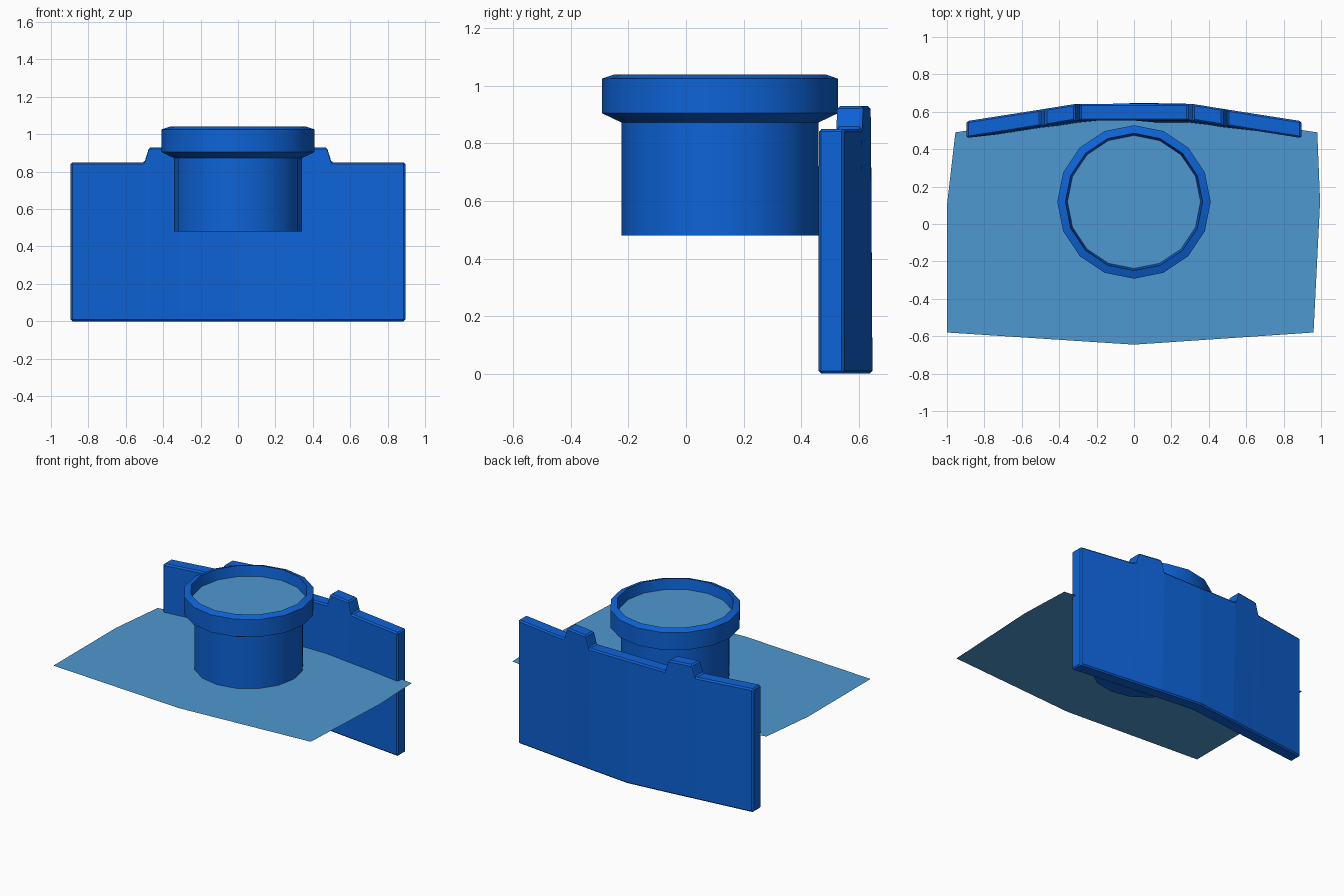
import bpy, bmesh, math

if "Cube" in bpy.data.objects:
    bpy.data.objects.remove(bpy.data.objects["Cube"])


def material(name, rgb):
    m = bpy.data.materials.new(name)
    m.diffuse_color = (*rgb, 1)
    m.use_nodes = True
    m.node_tree.nodes["Principled BSDF"].inputs["Base Color"].default_value = m.diffuse_color
    return m


blue = material("strong blue", (0.004, 0.125, 0.68))
water_blue = material("water blue", (0.074, 0.314, 0.63))


def make_object(name, bm, mat):
    bmesh.ops.recalc_face_normals(bm, faces=bm.faces)
    me = bpy.data.meshes.new(name)
    bm.to_mesh(me)
    bm.free()
    me.materials.append(mat)
    ob = bpy.data.objects.new(name, me)
    bpy.context.collection.objects.link(ob)
    return ob


def smooth(ob):
    bpy.ops.object.select_all(action='DESELECT')
    ob.select_set(True)
    bpy.context.view_layer.objects.active = ob
    bpy.ops.object.shade_smooth_by_angle(angle=math.radians(30))


def flat_sheet(name, points, z, mat):
    bm = bmesh.new()
    face = bm.faces.new([bm.verts.new((x, y, z)) for x, y in points])
    ob_name_up = face.normal
    face.normal_update()
    if face.normal.z < 0:
        face.normal_flip()
    me = bpy.data.meshes.new(name)
    bm.to_mesh(me)
    bm.free()
    me.materials.append(mat)
    ob = bpy.data.objects.new(name, me)
    bpy.context.collection.objects.link(ob)
    return ob


CY, SIDES = 0.118, 16


def circle(r):
    return [(r * math.cos(2 * math.pi * i / SIDES),
             CY + r * math.sin(2 * math.pi * i / SIDES)) for i in range(SIDES)]


# Round drain: 16-sided tube with a thicker collar, revolved from a profile
profile = [(0.343, 0.48), (0.343, 0.873), (0.41, 0.905), (0.41, 1.025),
           (0.367, 1.04), (0.355, 0.96)]
bm = bmesh.new()
rings = [[bm.verts.new((x, y, z)) for x, y in circle(r)] for r, z in profile]
for a, b in zip(rings, rings[1:]):
    for i in range(SIDES):
        j = (i + 1) % SIDES
        bm.faces.new((a[i], a[j], b[j], b[i]))
bm.faces.new(rings[0])
bm.faces.new(rings[-1])
drain = make_object("drain_pipe", bm, blue)
smooth(drain)

# Water surface inside the drain
flat_sheet("drain_water", circle(0.3555), 0.97, water_blue)

# Pool surface around the drain
flat_sheet("pool_water", [(-1, -0.58), (0, -0.645), (0.96, -0.58), (0.995, 0.12),
                          (0.98, 0.49), (0.5, 0.56), (0, 0.60), (-0.5, 0.56),
                          (-0.955, 0.49), (-1, 0.10)], 0.518, water_blue)

# Bent back wall with two raised posts: (x, top z, back y at bottom, back y at top)
half = [(0.895, 0.85, 0.550, 0.550), (0.50, 0.85, 0.594, 0.612),
        (0.475, 0.93, 0.597, 0.616), (0.315, 0.93, 0.615, 0.642),
        (0.29, 0.85, 0.618, 0.643), (0.0, 0.85, 0.648, 0.643)]
stations = half + [(-x, z, yb, yt) for x, z, yb, yt in reversed(half[:-1])]
T = 0.09
bm = bmesh.new()
cols = [[bm.verts.new(p) for p in ((x, yb - T, 0), (x, yt - T, z), (x, yt, z), (x, yb, 0))]
        for x, z, yb, yt in stations]
for a, b in zip(cols, cols[1:]):
    for i in range(4):
        j = (i + 1) % 4
        bm.faces.new((a[i], a[j], b[j], b[i]))
bm.faces.new(cols[0])
bm.faces.new(cols[-1])
wall = make_object("back_wall", bm, blue)
bev = wall.modifiers.new("edge_bevel", 'BEVEL')
bev.width = 0.009
bev.segments = 1
bev.limit_method = 'ANGLE'
bev.angle_limit = math.radians(40)
